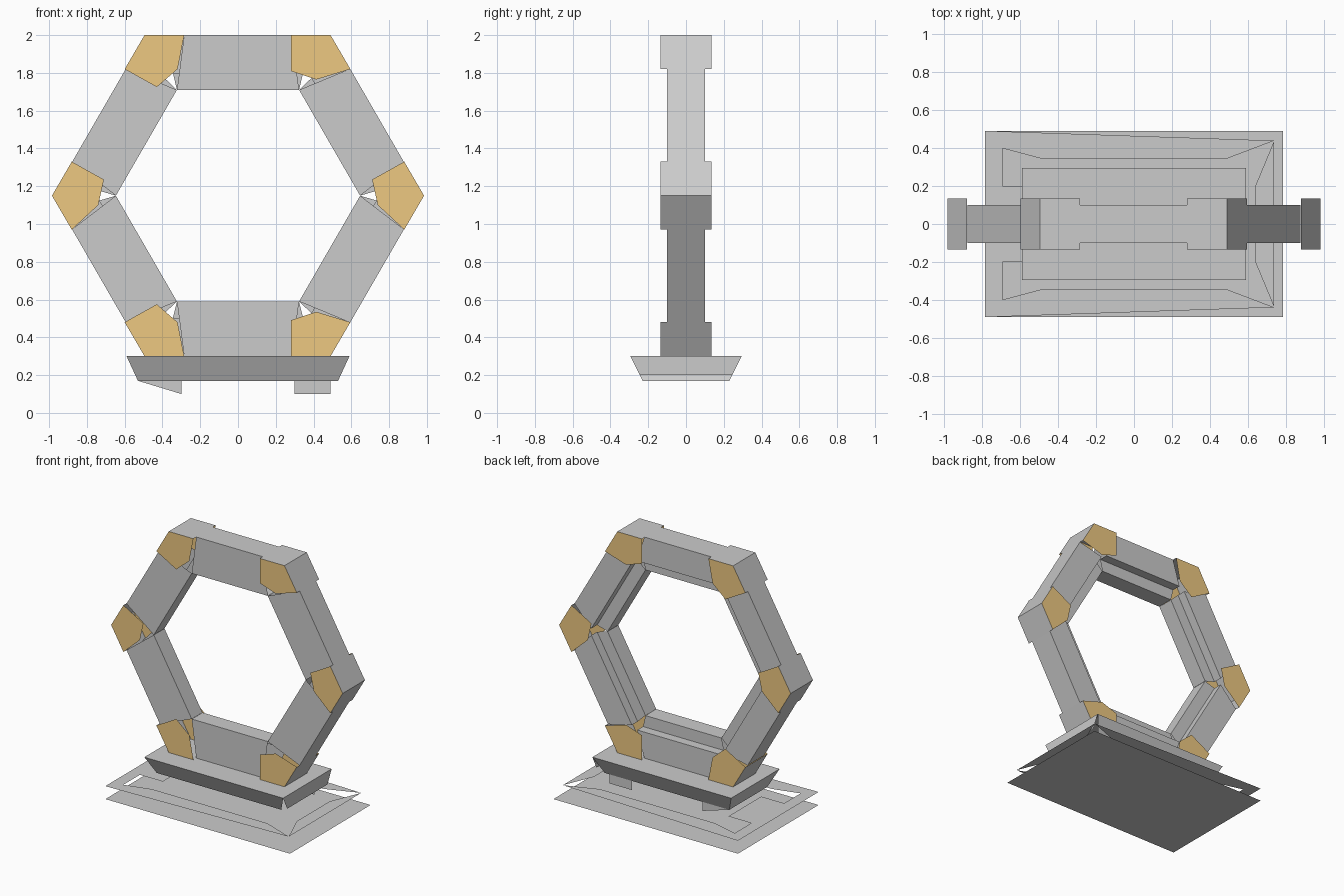
import bpy, bmesh
from math import cos, sin, pi, tan
from mathutils import Vector

if "Cube" in bpy.data.objects:
    bpy.data.objects.remove(bpy.data.objects["Cube"])

CENTRE = Vector((0, 0, 1.15))
gold = bpy.data.materials.new("gold")
gold.diffuse_color = (0.85, 0.58, 0.22, 1)
gold.use_nodes = True
gold.node_tree.nodes["Principled BSDF"].inputs["Base Color"].default_value = gold.diffuse_color


def build(name, polys, centre=None, mat=None):
    """Object made of flat polygons, each facing away from centre."""
    bm = bmesh.new()
    for poly in polys:
        bm.faces.new([bm.verts.new(p) for p in poly])
    bmesh.ops.remove_doubles(bm, verts=bm.verts, dist=1e-4)
    bm.normal_update()
    if centre is not None:
        for f in bm.faces:
            if f.normal.dot(f.calc_center_median() - Vector(centre)) < 0:
                f.normal_flip()
    me = bpy.data.meshes.new(name)
    bm.to_mesh(me)
    bm.free()
    ob = bpy.data.objects.new(name, me)
    bpy.context.collection.objects.link(ob)
    if mat:
        me.materials.append(mat)
    return ob


# Hexagonal ring: six hollow beams with a stepped back
SECTION = [(0.85, -0.10, 0.285), (0.56, -0.10, 0.323), (0.56, 0.03, 0.323),
           (0.65, 0.03, 0.345), (0.65, 0.10, 0.345), (0.85, 0.10, 0.285)]
for i in range(6):
    a = pi / 2 + i * pi / 3
    out, along = Vector((cos(a), 0, sin(a))), Vector((-sin(a), 0, cos(a)))

    def at(p, s):
        return CENTRE + out * p[0] + Vector((0, p[1], 0)) + along * p[2] * s

    polys = []
    for j, p in enumerate(SECTION):
        q = SECTION[(j + 1) % len(SECTION)]
        polys.append([at(p, -1), at(q, -1), at(q, 1), at(p, 1)])
    build(f"ring_beam_{i + 1}", polys, CENTRE + out * 0.72)

# Corner clamps: wrapped outer strip with gold cheek plates front and back
LEFT = [(-0.88, 1.33), (-0.985, 1.15), (-0.88, 0.97), (-0.74, 1.10), (-0.71, 1.235)]
LOW_L = [(-0.285, 0.30), (-0.495, 0.30), (-0.60, 0.48), (-0.43, 0.575), (-0.32, 0.48)]
LOW_R = [(0.28, 0.30), (0.49, 0.30), (0.595, 0.48), (0.415, 0.535), (0.28, 0.49)]
clamps = {
    "left": LEFT,
    "right": [(-x, z) for x, z in LEFT],
    "lower_left": LOW_L,
    "lower_right": LOW_R,
    "upper_left": [(x, 2.3 - z) for x, z in LOW_L],
    "upper_right": [(x, 2.3 - z) for x, z in LOW_R],
}
W = 0.135
for name, prof in clamps.items():
    strip = [[(*(p[0], -W), p[1]), (q[0], -W, q[1]), (q[0], W, q[1]), (p[0], W, p[1])]
             for p, q in zip(prof[:2], prof[1:3])]
    build(name + "_clamp_strip", strip, CENTRE)
    build(name + "_clamp_cheeks", [[(x, y, z) for x, z in prof] for y in (-W, W)],
          CENTRE, gold)


# Pedestal: tapered shell, with an upright panel on the right end
def rect(x, y, z):
    return [(-x, -y, z), (x, -y, z), (x, y, z), (-x, y, z)]


top, low = rect(0.59, 0.295, 0.30), rect(0.53, 0.23, 0.17)
sides = [[top[i], top[(i + 1) % 4], low[(i + 1) % 4], low[i]] for i in (0, 2, 3)]
end = [(0.59, -0.295, 0.30), (0.59, 0.295, 0.30), (0.59, 0.245, 0.20), (0.59, -0.245, 0.20)]
build("pedestal", [top, end] + sides, (0, 0, 0.22))

# Thin feet under the back edge of the pedestal
build("back_feet", [
    [(0.30, 0.23, 0.17), (0.49, 0.23, 0.17), (0.49, 0.23, 0.10), (0.30, 0.23, 0.10)],
    [(-0.53, 0.23, 0.17), (-0.30, 0.23, 0.17), (-0.30, 0.23, 0.10)]], (0, 0, 0.14))

# Flat open frame above the floor plate, mirrored front to back
band = [(-0.785, 0), (-0.785, 0.49), (-0.74, 0.49), (0.74, 0.44), (0.49, 0.345),
        (-0.49, 0.345), (-0.695, 0.40), (-0.695, 0.20), (-0.50, 0.20), (-0.50, 0)]
right_band = [(0.74, 0.44), (0.74, 0), (0.64, 0), (0.64, 0.20)]
build("base_frame", [[(x, y * s, 0.10) for x, y in half]
                     for half in (band, right_band) for s in (1, -1)], (0, 0, -5))

# Floor plate
build("floor_plate", [rect(0.785, 0.49, 0)], (0, 0, -5))
